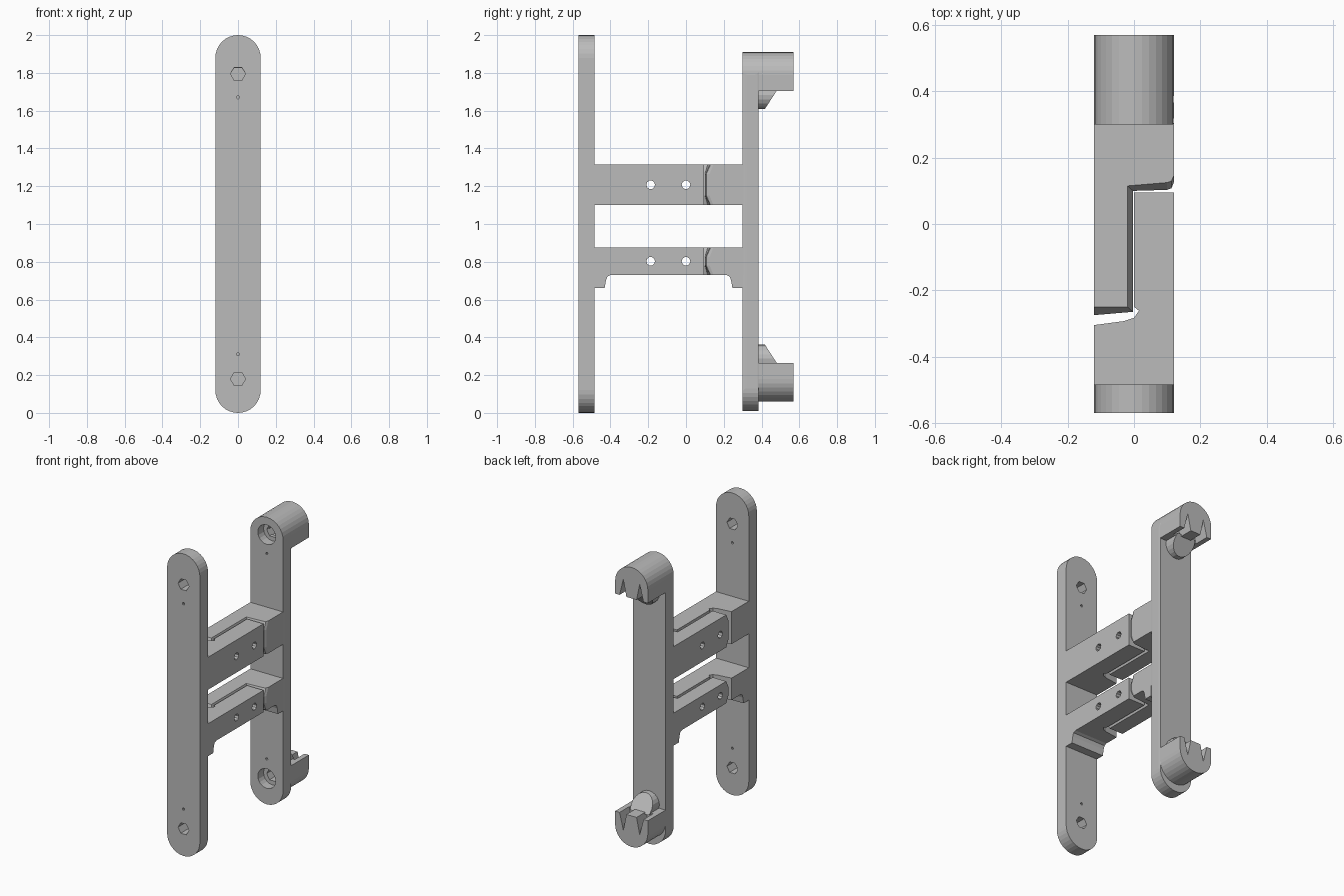
import bpy, bmesh
from math import sin, cos, pi, tau
from mathutils import Vector

if "Cube" in bpy.data.objects:
    bpy.data.objects.remove(bpy.data.objects["Cube"])

grey = bpy.data.materials.new("plain grey")
grey.use_nodes = True
grey.diffuse_color = (0.5, 0.5, 0.5, 1)
grey.node_tree.nodes["Principled BSDF"].inputs["Base Color"].default_value = (0.5, 0.5, 0.5, 1)

W = 0.12  # half width of every part


def place(axis, u, v, w):
    return {"x": (w, u, v), "y": (u, w, v), "z": (u, v, w)}[axis]


def loft(name, axis, levels):
    """Skin a stack of (position, outline) sections along an axis."""
    bm = bmesh.new()
    rings = [[bm.verts.new(place(axis, u, v, w)) for u, v in pts] for w, pts in levels]
    n = len(rings[0])
    bm.faces.new(rings[0])
    bm.faces.new(rings[-1])
    for a, b in zip(rings, rings[1:]):
        for i in range(n):
            j = (i + 1) % n
            bm.faces.new((a[i], a[j], b[j], b[i]))
    bmesh.ops.recalc_face_normals(bm, faces=bm.faces)
    me = bpy.data.meshes.new(name)
    bm.to_mesh(me)
    bm.free()
    me.materials.append(grey)
    ob = bpy.data.objects.new(name, me)
    bpy.context.collection.objects.link(ob)
    return ob


def prism(name, axis, pts, a, b):
    return loft(name, axis, [(a, pts), (b, pts)])


def circle(u, v, r, n):
    return [(u + r * cos(tau * i / n), v + r * sin(tau * i / n)) for i in range(n)]


def arc(z, r, start, n=16):
    return [(r * cos(start + pi * i / n), z + r * sin(start + pi * i / n)) for i in range(n + 1)]


def stadium(z0, z1):
    return arc(z1 - W, W, 0) + arc(z0 + W, W, pi)


def cut(ob, cutter):
    cutter.hide_render = True
    mod = ob.modifiers.new("cut", "BOOLEAN")
    mod.operation, mod.solver, mod.object = "DIFFERENCE", "EXACT", cutter
    bpy.context.view_layer.objects.active = ob
    bpy.ops.object.modifier_apply(modifier=mod.name)
    bpy.data.objects.remove(cutter)


def edit(ob, action):
    bm = bmesh.new()
    bm.from_mesh(ob.data)
    action(bm)
    bm.to_mesh(ob.data)
    bm.free()


def round_left_edges(bm):
    edges = [e for e in bm.edges if abs(e.verts[0].co.z - e.verts[1].co.z) > 1
             and e.verts[0].co.x > 0]
    bmesh.ops.bevel(bm, geom=edges, offset=0.02, segments=3, profile=0.5, affect="EDGES")


# Upright plates
front_plate = prism("front_plate", "y", stadium(0, 2), -0.57, -0.485)
back_plate = prism("back_plate", "y", stadium(0.01, 1.91), 0.3, 0.385)
edit(back_plate, round_left_edges)

# Bolt and pin holes
for z, pin in ((1.795, 1.67), (0.18, 0.31)):
    cut(front_plate, prism("cutter", "y", circle(0, z, 0.04, 6), -0.7, -0.4))
    cut(front_plate, prism("cutter", "y", circle(0, pin, 0.008, 8), -0.7, -0.4))
    cut(back_plate, prism("cutter", "y", circle(0, z, 0.065, 20), 0.2, 0.36))
    cut(back_plate, prism("cutter", "y", circle(0, z, 0.042, 6), 0.2, 0.45))
    cut(back_plate, prism("cutter", "y", circle(0, pin, 0.008, 8), 0.2, 0.45))

# Half-round cradles and their sloped tongues on the back plate
for side, z, up in (("upper", 1.79, 1), ("lower", 0.18, -1)):
    flat = z - 0.085 * up
    outline = arc(z, W, 0 if up > 0 else pi) + [(-W * up, flat), (W * up, flat)]
    cradle = prism(side + "_cradle", "y", outline, 0.385, 0.57)
    cut(cradle, prism("cutter", "y", circle(0, z, 0.042, 6), 0.3, 0.45))
    for s in (-1, 1):
        notch = [(s * 0.09, flat - 0.01 * up), (s * 0.035, flat - 0.01 * up),
                 (s * 0.06, flat + 0.11 * up)]
        cut(cradle, prism("cutter", "y", notch, 0.47, 0.6))

    tongue = prism(side + "_tongue", "y", circle(0, flat - 0.022 * up, 0.075, 20), 0.385, 0.5)

    def slope(bm, flat=flat, up=up):
        def trim(co, no):
            geom = bm.verts[:] + bm.edges[:] + bm.faces[:]
            res = bmesh.ops.bisect_plane(bm, geom=geom, plane_co=co, plane_no=no, clear_outer=True)
            rim = [e for e in res["geom_cut"] if isinstance(e, bmesh.types.BMEdge)]
            bmesh.ops.contextual_create(bm, geom=rim)
        trim(Vector((0, 0.48, flat)), Vector((0, 0.85, -0.55 * up)))
        trim(Vector((0, 0.4, flat + 0.01 * up)), Vector((0, 0, up)))
        bmesh.ops.recalc_face_normals(bm, faces=bm.faces)
    edit(tongue, slope)

# Interlocking arms joining the plates
front_outline = [(-W, -0.49), (W, -0.49), (W, 0.095), (0, 0.095), (0, -0.25),
                 (0.015, -0.262), (0, -0.283), (-0.03, -0.293), (-W, -0.305)]
wide = [(-W, 0.305), (-W, -0.275), (-0.003, -0.265), (-0.003, 0.1),
        (0.1, 0.103), (0.113, 0.108), (W, 0.125), (W, 0.305)]
narrow = [(-W, 0.305), (-W, -0.25), (-0.02, -0.25), (-0.02, 0.115),
          (0.1, 0.125), (0.113, 0.13), (W, 0.145), (W, 0.305)]
for side, z0, z1 in (("upper", 1.1, 1.315), ("lower", 0.73, 0.875)):
    front_arm = prism(side + "_front_arm", "z", front_outline, z0, z1)
    back_arm = loft(side + "_back_arm", "z",
                    [(z0, narrow), (z0 + 0.05, wide), (z1 - 0.05, wide), (z1, narrow)])
    for y in (-0.187, 0):
        for arm in (front_arm, back_arm):
            cut(arm, prism("cutter", "x", circle(y, (z0 + z1) / 2, 0.023, 10), -0.2, 0.2))

# Small brackets below the lower arms
bracket = [(0, 0.66), (0.055, 0.66), (0.062, 0.7), (0.07, 0.722), (0.09, 0.731), (0, 0.74)]
for name, y, s in (("front_bracket", -0.486, 1), ("back_bracket", 0.301, -1)):
    prism(name, "x", [(y + s * u, v) for u, v in bracket], -W, W)
